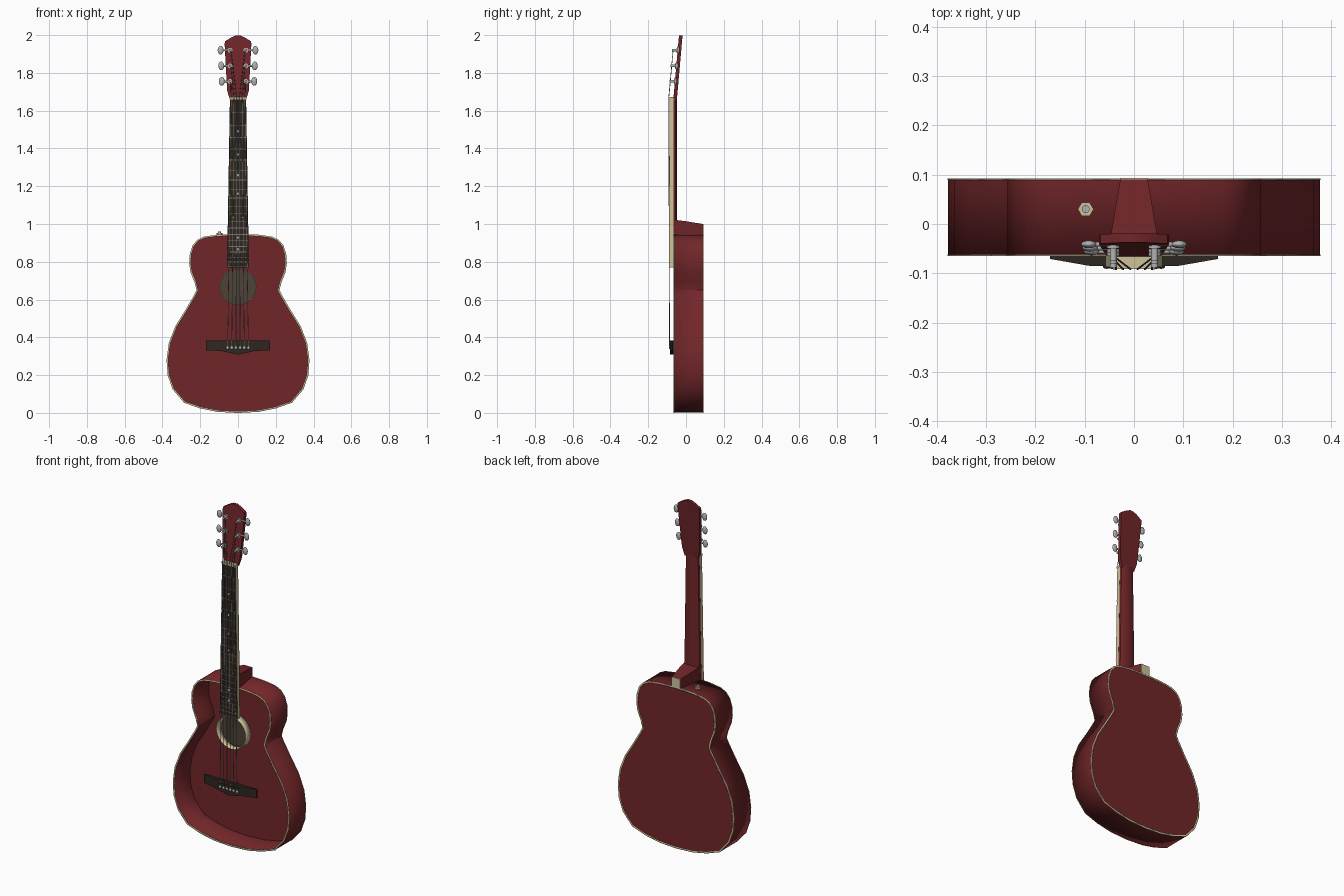
import bpy, bmesh, math
from mathutils import Vector

if "Cube" in bpy.data.objects:
    bpy.data.objects.remove(bpy.data.objects["Cube"])


def material(name, rgb):
    m = bpy.data.materials.new(name)
    m.diffuse_color = (*rgb, 1)
    m.use_nodes = True
    m.node_tree.nodes["Principled BSDF"].inputs["Base Color"].default_value = m.diffuse_color
    return m


RED = material("red lacquer", (0.165, 0.019, 0.022))
CREAM = material("cream binding", (0.62, 0.54, 0.33))
DARK = material("dark wood", (0.028, 0.020, 0.015))
BROWN = material("sound hole brown", (0.075, 0.055, 0.038))
METAL = material("grey metal", (0.45, 0.45, 0.46))
WIRE = material("string wire", (0.20, 0.18, 0.15))


def finish(name, bm, mat, angle=35):
    bmesh.ops.recalc_face_normals(bm, faces=bm.faces)
    me = bpy.data.meshes.new(name)
    for f in bm.faces:
        f.smooth = True
    bm.to_mesh(me)
    bm.free()
    me.set_sharp_from_angle(angle=math.radians(angle))
    me.materials.append(mat)
    ob = bpy.data.objects.new(name, me)
    bpy.context.collection.objects.link(ob)
    return ob


def loft(name, rings, mat, start=True, end=True, angle=35):
    """Skin a list of equal-length rings, with optional end caps."""
    bm = bmesh.new()
    vs = [[bm.verts.new(p) for p in ring] for ring in rings]
    n = len(vs[0])
    for a, b in zip(vs, vs[1:]):
        for i in range(n):
            j = (i + 1) % n
            bm.faces.new((a[i], a[j], b[j], b[i]))
    if start:
        bm.faces.new(vs[0])
    if end:
        bm.faces.new(vs[-1])
    return finish(name, bm, mat, angle)


def box(name, x0, x1, y0, y1, z0, z1, mat):
    return loft(name, [[(x0, y, z0), (x1, y, z0), (x1, y, z1), (x0, y, z1)] for y in (y0, y1)], mat)


def rod(name, p, q, r, mat, seg=12):
    p, q = Vector(p), Vector(q)
    rot = (q - p).to_track_quat('Z', 'Y')
    rings = [[c + rot @ Vector((r * math.cos(2 * math.pi * i / seg), r * math.sin(2 * math.pi * i / seg), 0))
              for i in range(seg)] for c in (p, q)]
    return loft(name, rings, mat, angle=50)


def ball(name, loc, scale, mat):
    bm = bmesh.new()
    bmesh.ops.create_uvsphere(bm, u_segments=14, v_segments=8, radius=1)
    for v in bm.verts:
        v.co = Vector(loc) + v.co * Vector(scale)
    return finish(name, bm, mat, 60)


def shell(ob, thickness, offset):
    m = ob.modifiers.new("thickness", 'SOLIDIFY')
    m.thickness, m.offset = thickness, offset


# Body: open-fronted shell from a mirrored outline
half = [(0.11, 0.007), (0.2, 0.025), (0.285, 0.055), (0.345, 0.125), (0.371, 0.2), (0.377, 0.28),
        (0.365, 0.37), (0.33, 0.46), (0.277, 0.545), (0.233, 0.62), (0.218, 0.65), (0.228, 0.69),
        (0.25, 0.745), (0.257, 0.79), (0.254, 0.84), (0.24, 0.885), (0.215, 0.915), (0.18, 0.932),
        (0.11, 0.942)]
outline = [(0, 0.001)] + half + [(0, 0.946)] + [(-x, z) for x, z in reversed(half)]


def at_depth(y):
    return [(x, y, z) for x, z in outline]


body = loft("body", [at_depth(-0.063), at_depth(0.092)], RED, start=False)
shell(body, 0.004, -1)
for name, y in (("front_binding", -0.065), ("back_binding", 0.0895)):
    band = loft(name, [at_depth(y), at_depth(y + 0.003)], CREAM, False, False)
    shell(band, 0.009, -0.7)

# Sound hole: cream collar with a dark floor
circle = [(0.095 * math.cos(math.tau * i / 32), 0.668 + 0.095 * math.sin(math.tau * i / 32)) for i in range(32)]
collar = loft("sound_hole_collar", [[(x, y, z) for x, z in circle] for y in (-0.065, -0.02)], CREAM, False, False)
shell(collar, 0.005, 0)
rod("sound_hole_floor", (0, -0.023, 0.668), (0, -0.019, 0.668), 0.094, BROWN, 32)


# Neck and heel
def neck_w(z):
    return 0.058 - 0.015 * (z - 0.77) / 0.89


neck = []
for z in (0.95, 1.67):
    w = neck_w(z)
    neck.append([(x * w, y, z) for x, y in ((-1, -0.066), (-0.92, -0.056), (-0.62, -0.047),
                                            (0.62, -0.047), (0.92, -0.056), (1, -0.066))])
loft("neck", neck, RED)
loft("heel", [[(-w, y, 0.93), (w, y, 0.93), (w, y, t), (-w, y, t)]
              for w, y, t in ((0.05, -0.062, 1.022), (0.045, -0.01, 1.016), (0.028, 0.09, 1.0))], RED)
box("heel_cap", -0.028, 0.028, 0.0895, 0.0935, 0.945, 1.0, CREAM)

# Fretboard with cream edges
board = loft("fretboard", [[(-neck_w(z), -0.087, z), (neck_w(z), -0.087, z),
                            (neck_w(z), -0.065, z), (-neck_w(z), -0.065, z)] for z in (0.77, 1.662)], DARK)
board.data.materials.append(CREAM)
for f in board.data.polygons:
    if abs(f.normal.x) > 0.7:
        f.material_index = 1
box("nut", -0.044, 0.044, -0.091, -0.062, 1.66, 1.672, CREAM)


def fret_z(n):
    return 1.665 - 1.3 * (1 - 2 ** (-n / 12))


for n in range(1, 21):
    z = fret_z(n)
    w = neck_w(z)
    box(f"fret_{n}", -w, w, -0.0885, -0.0865, z - 0.0017, z + 0.0017, WIRE)
for n in (3, 5, 7, 9, 12, 15, 17):
    z = (fret_z(n) + fret_z(n - 1)) / 2
    for x in ((-0.027, 0.027) if n == 12 else (0,)):
        rod(f"fret_marker_{n}", (x, -0.0882, z), (x, -0.086, z), 0.006, METAL, 10)


# Headstock, leaning back
def head_y(z):
    return -0.067 + 0.088 * (z - 1.66)


hs = [(0.042, 1.655), (0.05, 1.68), (0.057, 1.705), (0.06, 1.75), (0.071, 1.955), (0.068, 1.968), (0.035, 1.988)]
head = hs + [(0.012, 1.998), (-0.012, 1.998)] + [(-x, z) for x, z in reversed(hs)]
loft("headstock", [[(x, head_y(z) + d, z) for x, z in head] for d in (0, 0.019)], RED)

# Tuners, three a side
posts = []
for side in (-1, 1):
    for i, z in enumerate((1.755, 1.837, 1.92)):
        y, bx = head_y(z), 0.086 + 0.003 * i
        tag = f"{'left' if side < 0 else 'right'}_{i + 1}"
        rod("tuner_washer_" + tag, (side * 0.042, y + 0.002, z), (side * 0.042, y - 0.006, z), 0.013, METAL)
        rod("tuner_post_" + tag, (side * 0.042, y, z), (side * 0.042, y - 0.03, z), 0.007, METAL)
        rod("tuner_shaft_" + tag, (side * 0.05, y + 0.003, z), (side * bx, y + 0.003, z), 0.005, METAL, 8)
        ball("tuner_button_" + tag, (side * bx, y + 0.003, z), (0.016, 0.008, 0.023), METAL)

# Bridge: thick middle with thin wings and a pointed lower edge
stations = [(-0.17, -0.071, 0.331), (-0.09, -0.085, 0.328), (0, -0.086, 0.308),
            (0.09, -0.085, 0.328), (0.17, -0.071, 0.331)]
loft("bridge", [[(x, -0.064, zb), (x, y, zb), (x, y, 0.383), (x, -0.064, 0.383)] for x, y, zb in stations], DARK, angle=20)
box("saddle", -0.062, 0.062, -0.089, -0.08, 0.362, 0.367, DARK)

# Strings and bridge pins
order = [(-1, 0), (-1, 1), (-1, 2), (1, 2), (1, 1), (1, 0)]
for i, (side, k) in enumerate(order):
    t = (i - 2.5) / 2.5
    zp = (1.755, 1.837, 1.92)[k]
    low, top = (t * 0.055, -0.087, 0.345), (t * 0.036, -0.0915, 1.668)
    rod(f"string_{i + 1}", low, top, 0.0018, WIRE, 6)
    rod(f"string_end_{i + 1}", top, (side * 0.038, head_y(zp) - 0.024, zp), 0.0018, WIRE, 6)
    ball(f"bridge_pin_{i + 1}", (t * 0.055, -0.087, 0.345), (0.008, 0.004, 0.008), METAL)

# Strap button on the shoulder
rod("strap_button_base", (-0.098, 0.03, 0.935), (-0.098, 0.03, 0.952), 0.016, CREAM, 6)
rod("strap_button_tip", (-0.098, 0.03, 0.95), (-0.098, 0.03, 0.96), 0.008, METAL, 10)
